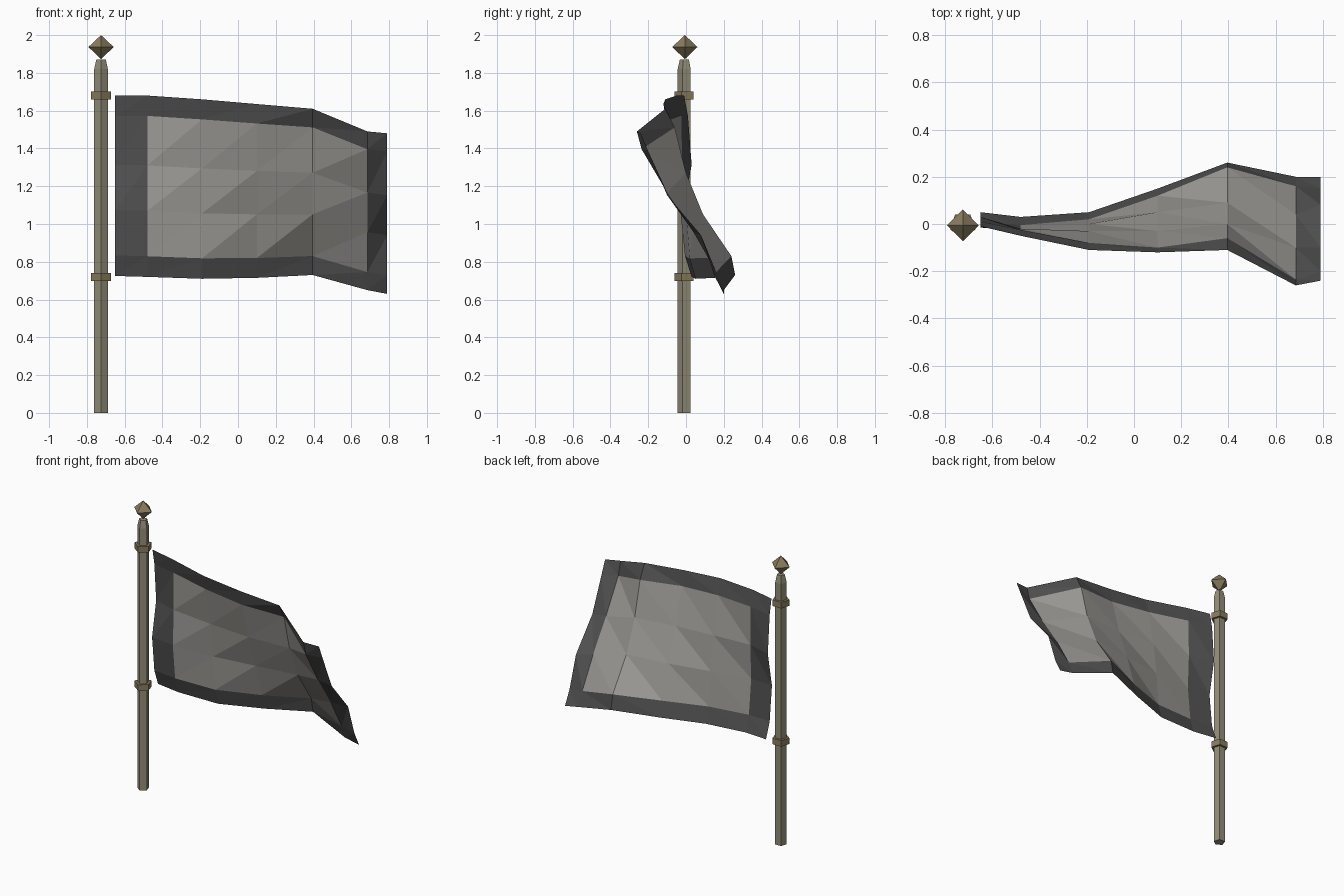
import bpy, bmesh
from math import cos, sin, tau

if "Cube" in bpy.data.objects:
    bpy.data.objects.remove(bpy.data.objects["Cube"])

PX, PY = -0.725, -0.006   # pole axis


def material(name, rgb):
    m = bpy.data.materials.new(name)
    m.diffuse_color = (*rgb, 1)
    m.use_nodes = True
    m.node_tree.nodes["Principled BSDF"].inputs["Base Color"].default_value = m.diffuse_color
    return m


def finish(name, bm, mats):
    me = bpy.data.meshes.new(name)
    bm.to_mesh(me)
    bm.free()
    for m in mats:
        me.materials.append(m)
    ob = bpy.data.objects.new(name, me)
    bpy.context.collection.objects.link(ob)
    return ob


def lathe(name, profile, sides, mat):
    """Faceted turned part around the pole axis, one edge to the front."""
    bm = bmesh.new()
    rings = [[bm.verts.new((PX + r * sin(tau * i / sides),
                            PY - r * cos(tau * i / sides), z))
              for i in range(sides)] for r, z in profile]
    for a, b in zip(rings, rings[1:]):
        for i in range(sides):
            j = (i + 1) % sides
            bm.faces.new((a[i], a[j], b[j], b[i]))
    bm.faces.new(rings[0][::-1])
    bm.faces.new(rings[-1])
    bmesh.ops.remove_doubles(bm, verts=bm.verts, dist=1e-5)
    return finish(name, bm, [mat])


wood = material("pole_paint", (0.29, 0.27, 0.19))
brass = material("brass", (0.25, 0.20, 0.11))
cloth = material("cloth", (0.34, 0.33, 0.31))
border = material("cloth_border", (0.08, 0.08, 0.08))

# Pole with tapered tip, two collars and a diamond finial
lathe("pole", [(0.038, 0), (0.038, 1.82), (0.026, 1.872)], 5, wood)
for name, z in (("lower_collar", 0.72), ("upper_collar", 1.68)):
    lathe(name, [(0.036, z - 0.021), (0.056, z - 0.021),
                 (0.056, z + 0.021), (0.036, z + 0.021)], 5, brass)
lathe("finial", [(0, 1.873), (0.067, 1.937), (0, 2.0)], 4, brass)

# Waving flag: columns from hoist to fly, (x, top z, bottom z, y from top to bottom)
rows = (0, 0.112, 0.385, 0.635, 0.886, 1)
columns = [
    (-0.65, 1.68, 0.725, (-0.01, 0.01, 0.03, -0.015, 0.01, 0.05)),
    (-0.48, 1.68, 0.72, (-0.05, -0.025, -0.02, -0.03, -0.005, 0.03)),
    (-0.19, 1.66, 0.71, (-0.11, -0.08, -0.03, 0.00, 0.02, 0.05)),
    (0.10, 1.635, 0.715, (-0.12, -0.10, -0.03, 0.05, 0.12, 0.15)),
    (0.395, 1.61, 0.73, (-0.11, -0.06, 0.00, 0.09, 0.24, 0.26)),
    (0.685, 1.49, 0.65, (-0.26, -0.235, -0.10, 0.04, 0.16, 0.20)),
    (0.79, 1.48, 0.63, (-0.24, -0.20, -0.10, 0.08, 0.15, 0.20)),
]
bm = bmesh.new()
grid = [[bm.verts.new((x, y, top + (bot - top) * f)) for f, y in zip(rows, ys)]
        for x, top, bot, ys in columns]
for c in range(6):
    for r in range(5):
        ul, ll = grid[c][r], grid[c][r + 1]
        ur, lr = grid[c + 1][r], grid[c + 1][r + 1]
        for tri in ((ll, lr, ur), (ll, ur, ul)):
            face = bm.faces.new(tri)
            face.material_index = int(c in (0, 5) or r in (0, 4))
finish("flag", bm, [cloth, border])
